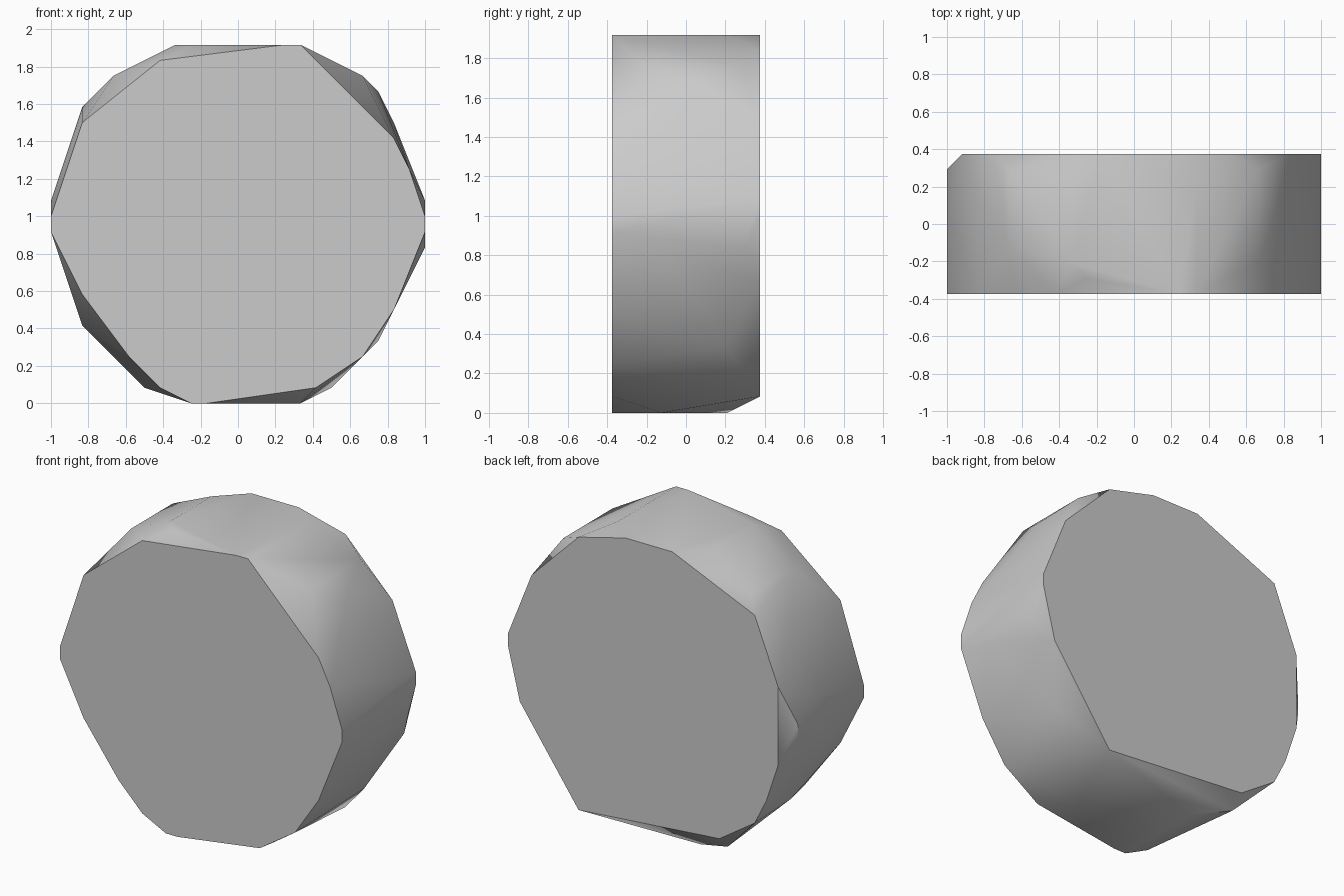
import bpy
import bmesh
import math

# Remove the default cube only
default_cube = bpy.data.objects.get("Cube")
if default_cube:
    bpy.data.objects.remove(default_cube, do_unlink=True)

STEP = 1 / 12  # the stone is shaped on a coarse grid

# Single stone colour
stone_grey = bpy.data.materials.new("stone_grey")
stone_colour = (0.6, 0.6, 0.6, 1)
stone_grey.use_nodes = True
stone_grey.diffuse_color = stone_colour
stone_grey.node_tree.nodes["Principled BSDF"].inputs["Base Color"].default_value = stone_colour

# Cross-sections of the boulder, as (x, z) grid corners at each depth
front_face = [(-5, 22), (3, 23), (4, 23), (10, 17), (11, 15), (12, 12),
              (12, 11), (10, 6), (8, 3), (5, 1), (-2, 0), (-3, 0),
              (-5, 1), (-7, 3), (-10, 7), (-12, 11), (-12, 12), (-10, 18)]
back_face = [(12, 13), (12, 12), (11, 8), (6, 1), (-6, 2), (-9, 4),
             (-10, 6), (-11, 9), (-11, 15), (-9, 20), (-2, 23), (2, 23),
             (6, 22), (10, 18)]
sections = {
    -4.5: front_face,
    -3.5: [(-3, 23)],
    -2.5: [(-4, 23), (8, 21)],
    -1.5: [(-8, 21), (4, 0), (12, 10)],
    0.5: [(-12, 13), (9, 20)],
    1.5: [(-10, 19), (-10, 5)],
    2.5: [(-3, 0), (4, 23), (-4, 23), (9, 4)],
    3.5: [(8, 21), (-8, 21), (12, 10), (-12, 11), (-12, 12), (-6, 1)],
    4.5: back_face,
}


def add_section(bm, depth, outline):
    """Place the corners of one cross-section."""
    for x, z in outline:
        bm.verts.new((x * STEP, depth * STEP, z * STEP))


# Wrap all cross-sections in one convex faceted skin
bm = bmesh.new()
for depth, outline in sections.items():
    add_section(bm, depth, outline)
hull = bmesh.ops.convex_hull(bm, input=bm.verts[:], use_existing_faces=False)
bmesh.ops.delete(bm, geom=[v for v in bm.verts if not v.link_faces], context="VERTS")

# Merge the triangles of the flat faces
bmesh.ops.dissolve_limit(bm, angle_limit=math.radians(0.5),
                         verts=bm.verts[:], edges=bm.edges[:])
bmesh.ops.recalc_face_normals(bm, faces=bm.faces[:])

mesh = bpy.data.meshes.new("round_boulder")
bm.to_mesh(mesh)
bm.free()
mesh.materials.append(stone_grey)

boulder = bpy.data.objects.new("round_boulder", mesh)
bpy.context.collection.objects.link(boulder)

# Soft rim with crisp front and back faces
bpy.ops.object.select_all(action="DESELECT")
boulder.select_set(True)
bpy.context.view_layer.objects.active = boulder
bpy.ops.object.shade_smooth_by_angle(angle=math.radians(40))
